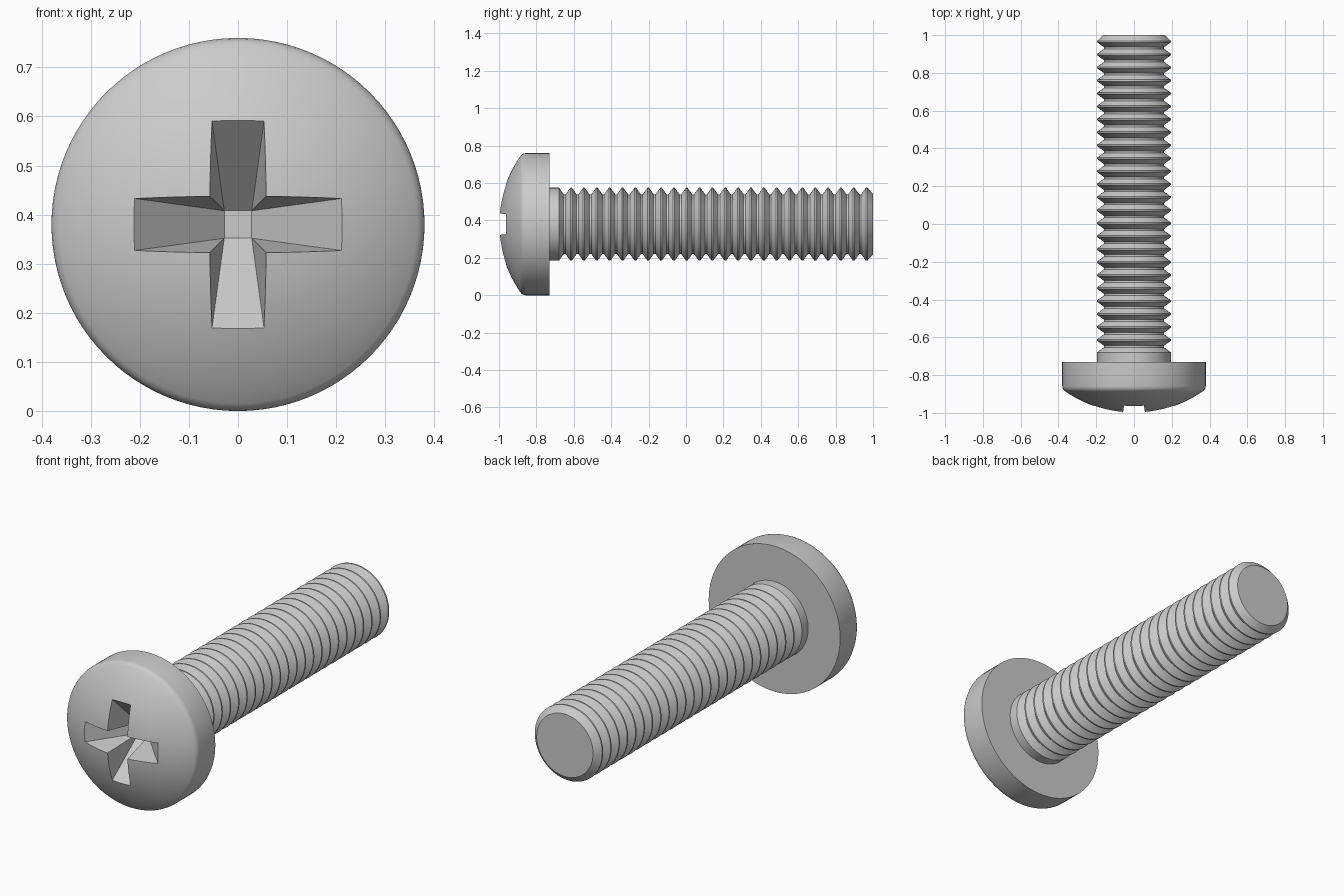
import bpy, bmesh, math

if "Cube" in bpy.data.objects:
    bpy.data.objects.remove(bpy.data.objects["Cube"])

AXIS_Z = 0.38
SEGMENTS = 96


def new_object(name, bm):
    bmesh.ops.recalc_face_normals(bm, faces=bm.faces)
    mesh = bpy.data.meshes.new(name)
    bm.to_mesh(mesh)
    bm.free()
    obj = bpy.data.objects.new(name, mesh)
    bpy.context.collection.objects.link(obj)
    return obj


def lathe(name, profile):
    """Spin (radius, y) points around the screw axis and close both ends."""
    bm = bmesh.new()
    rings = []
    for r, y in profile:
        rings.append([bm.verts.new((r * math.cos(a), y, AXIS_Z + r * math.sin(a)))
                      for a in (2 * math.pi * i / SEGMENTS for i in range(SEGMENTS))])
    for a, b in zip(rings, rings[1:]):
        for i in range(SEGMENTS):
            j = (i + 1) % SEGMENTS
            bm.faces.new((a[i], a[j], b[j], b[i]))
    bm.faces.new(rings[0])
    bm.faces.new(rings[-1])
    return new_object(name, bm)


def frustum(name, near, far):
    """Tapered block between two rectangles given as (half x, half z, y)."""
    bm = bmesh.new()
    loops = [[bm.verts.new((sx * hx, y, AXIS_Z + sz * hz))
              for sx, sz in ((-1, -1), (1, -1), (1, 1), (-1, 1))]
             for hx, hz, y in (near, far)]
    for loop in loops:
        bm.faces.new(loop)
    for i in range(4):
        j = (i + 1) % 4
        bm.faces.new((loops[0][i], loops[0][j], loops[1][j], loops[1][i]))
    return new_object(name, bm)


def smooth(obj):
    bpy.ops.object.select_all(action='DESELECT')
    obj.select_set(True)
    bpy.context.view_layer.objects.active = obj
    bpy.ops.object.shade_smooth_by_angle(angle=math.radians(25))


# Domed head: spherical cap, small rounded shoulder, straight rim
R = 0.636
dome = [(r, -1 + R - math.sqrt(R * R - r * r))
        for r in [0.004] + [0.365 * i / 14 for i in range(1, 15)]]
head = lathe("head", dome + [(0.373, -0.878), (0.378, -0.868), (0.38, -0.857), (0.38, -0.73)])

# Cross recess: two crossed tapered cutters
bottom = (0.028, 0.028, -0.78)
for name, top in (("recess_cutter_wide", (0.299, 0.065, -1.05)),
                  ("recess_cutter_tall", (0.065, 0.299, -1.05))):
    cutter = frustum(name, bottom, top)
    mod = head.modifiers.new(name, 'BOOLEAN')
    mod.operation = 'DIFFERENCE'
    mod.solver = 'EXACT'
    mod.object = cutter
    bpy.context.view_layer.objects.active = head
    bpy.ops.object.modifier_apply(modifier=name)
    bpy.data.objects.remove(cutter)
smooth(head)

# Threaded shank: plain neck, repeated V grooves, chamfered tip
PITCH, CREST, ROOT = 0.0687, 0.195, 0.16
FIRST, COUNT = -0.683, 24
shank = [(CREST, -0.735)]
for k in range(COUNT):
    y = FIRST + k * PITCH
    shank += [(CREST, y + 0.004), (ROOT, y + PITCH / 2 - 0.005),
              (ROOT, y + PITCH / 2 + 0.005), (CREST, y + PITCH - 0.004)]
shank += [(CREST, FIRST + COUNT * PITCH + 0.004), (0.163, 1.0)]
smooth(lathe("threaded_shank", shank))
